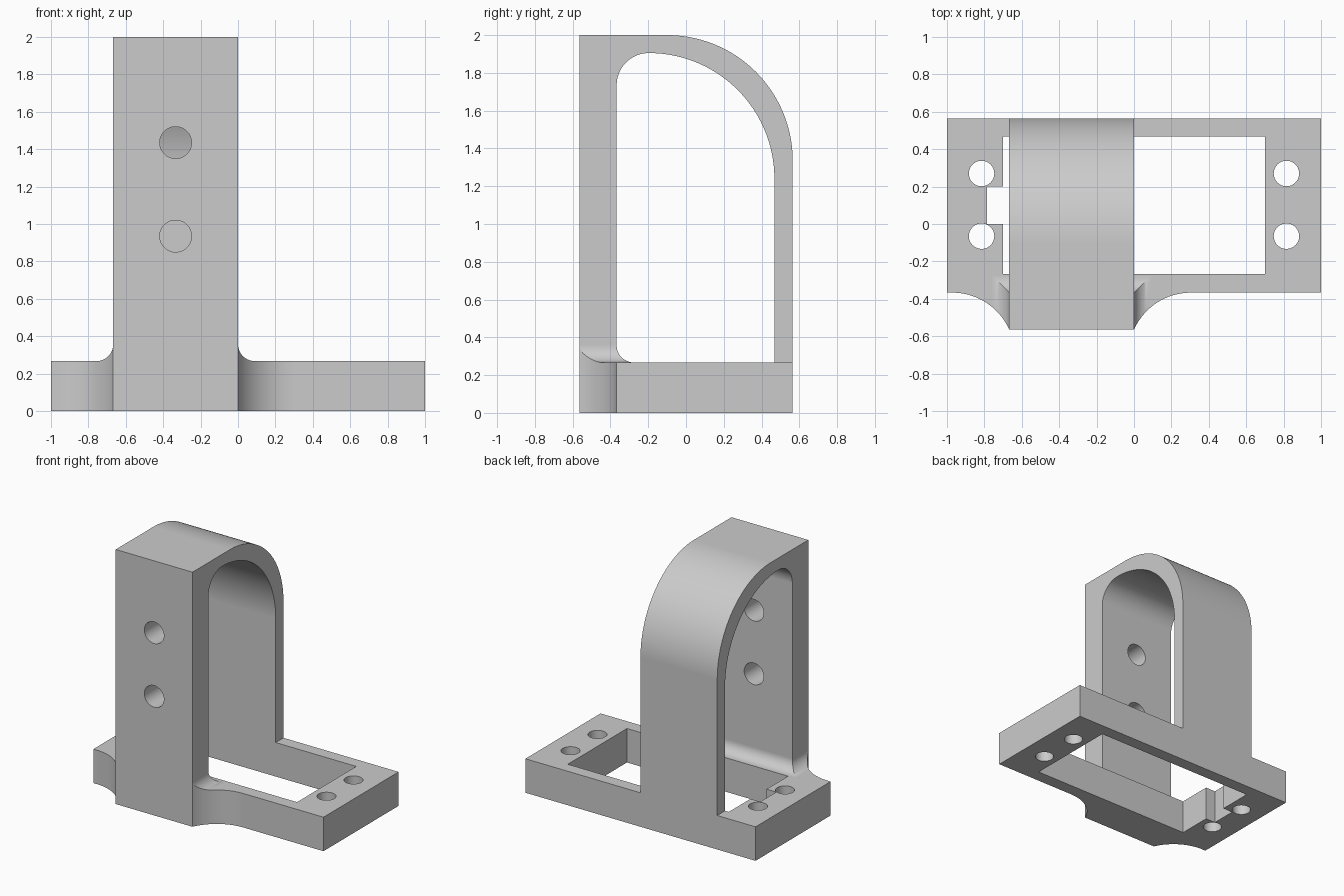
import bpy, bmesh
from math import sin, cos, radians

if "Cube" in bpy.data.objects:
    bpy.data.objects.remove(bpy.data.objects["Cube"], do_unlink=True)

# Main dimensions
X0, X1 = -0.667, 0.0            # arch sides
FRONT, BACK = -0.565, 0.565
WALL = -0.367                   # rear of the thick front wall, also the base front
TOP, HEIGHT = 0.267, 2.0        # base top, arch top
BACK_IN = 0.468                 # inside of the thin back wall
FILLET = 0.09

grey = bpy.data.materials.new("grey")
grey.use_nodes = True
grey.diffuse_color = (0.6, 0.6, 0.6, 1)
grey.node_tree.nodes["Principled BSDF"].inputs["Base Color"].default_value = (0.6, 0.6, 0.6, 1)


def arc(cx, cy, r, start, end, steps=24):
    """Points on a circle from one angle to another, in degrees."""
    angles = [radians(start + (end - start) * i / steps) for i in range(steps + 1)]
    return [(cx + r * cos(a), cy + r * sin(a)) for a in angles]


def loft(name, rings):
    """Solid through a stack of matching rings of 3D points."""
    bm = bmesh.new()
    loops = [[bm.verts.new(p) for p in ring] for ring in rings]
    n = len(loops[0])
    for low, high in zip(loops, loops[1:]):
        for i in range(n):
            j = (i + 1) % n
            bm.faces.new((low[i], low[j], high[j], high[i]))
    bm.faces.new(loops[0][::-1])
    bm.faces.new(loops[-1])
    bmesh.ops.recalc_face_normals(bm, faces=bm.faces)
    mesh = bpy.data.meshes.new(name)
    bm.to_mesh(mesh)
    bm.free()
    mesh.materials.append(grey)
    ob = bpy.data.objects.new(name, mesh)
    bpy.context.collection.objects.link(ob)
    return ob


def prism(name, points, a, b, axis="z"):
    """Extrude a flat outline from a to b along an axis."""
    place = {"z": lambda u, v, t: (u, v, t),
             "x": lambda u, v, t: (t, u, v),
             "y": lambda u, v, t: (u, t, v)}[axis]
    return loft(name, [[place(u, v, t) for u, v in points] for t in (a, b)])


def disc(cx, cy, r):
    return arc(cx, cy, r, 0, 360, 48)[:-1]


def boolean(ob, cutter, operation="DIFFERENCE"):
    mod = ob.modifiers.new("cut", "BOOLEAN")
    mod.operation, mod.solver, mod.object = operation, "EXACT", cutter
    bpy.context.view_layer.objects.active = ob
    bpy.ops.object.modifier_apply(modifier=mod.name)
    bpy.data.objects.remove(cutter, do_unlink=True)


# Base outline, with concave flares reaching forward to the column
R = 0.333
reach = (R * R - (R - (WALL - FRONT)) ** 2) ** 0.5
flare = arc(X1 + reach, WALL - R, R, 90, 90 + 66.1)
flare[-1] = (X1, FRONT)
right = flare[::-1]
left = [(X0 + X1 - x, y) for x, y in flare]
outline = right + [(1, WALL), (1, BACK), (-1, BACK), (-1, WALL)] + left

# Base plate with notched window and four screw holes
base = prism("base_plate", outline, 0, TOP)
window = [(-0.7, -0.267), (0.7, -0.267), (0.7, BACK_IN), (-0.7, BACK_IN),
          (-0.7, 0.2), (-0.785, 0.2), (-0.785, 0), (-0.7, 0)]
boolean(base, prism("window_cutter", window, -0.2, 0.6))
for x in (-0.815, 0.815):
    for y in (-0.065, 0.27):
        boolean(base, prism("screw_cutter", disc(x, y, 0.068), -0.2, 0.6))

# Arch: thick front wall curving over into a thin back wall
BEND = 0.665
outer = [(FRONT, TOP), (FRONT, HEIGHT)] + arc(BACK - BEND, HEIGHT - BEND, BEND, 90, 0, 40) + [(BACK, TOP)]
inner = [(BACK_IN, TOP)] + arc(BACK_IN - BEND, 1.905 - BEND, BEND, 0, 90, 40)
small = BACK_IN - BEND - WALL
inner += arc(WALL + small, 1.905 - small, small, 90, 180)[1:] + [(WALL, TOP)]
arch = prism("arch", outer + inner, X0, X1, "x")
for z in (0.935, 1.435):
    boolean(arch, prism("bolt_cutter", disc((X0 + X1) / 2, z, 0.085), -0.8, -0.2, "y"))

# Mitred fillet round the foot of the front wall, trimmed to the base outline
rings = []
for offset, z in arc(FILLET, TOP + FILLET, FILLET, 270, 180, 16):
    y = WALL + offset
    rings.append([(X0 - offset, -0.8, z), (X1 + offset, -0.8, z),
                  (X1 + offset, y, z), (X0 - offset, y, z)])
fillet = loft("foot_fillet", rings)
boolean(fillet, prism("outline_cutter", outline, 0, 1), "INTERSECT")

# Smooth the curved faces, keep the edges crisp
for ob in (base, arch, fillet):
    bpy.ops.object.select_all(action="DESELECT")
    ob.select_set(True)
    bpy.context.view_layer.objects.active = ob
    bpy.ops.object.shade_smooth_by_angle(angle=radians(25))
    weighted = ob.modifiers.new("flat_faces", "WEIGHTED_NORMAL")
    weighted.keep_sharp = True
